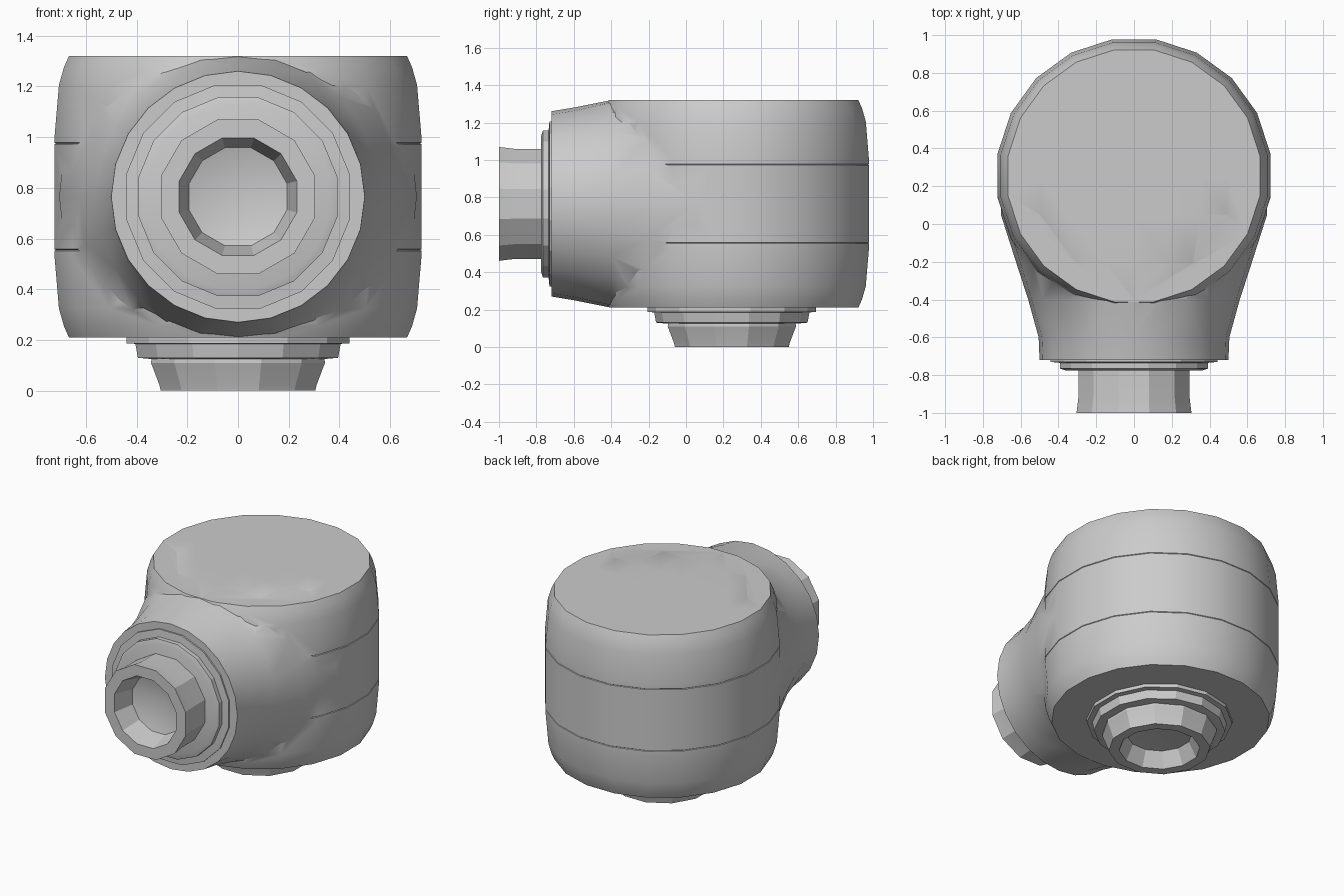
import bpy, bmesh
from math import sin, cos, pi, radians
from mathutils import Matrix, Vector

if "Cube" in bpy.data.objects:
    bpy.data.objects.remove(bpy.data.objects["Cube"], do_unlink=True)

grey = bpy.data.materials.new("plain grey")
grey.use_nodes = True
colour = (0.6, 0.6, 0.6, 1)
grey.diffuse_color = colour
grey.node_tree.nodes["Principled BSDF"].inputs["Base Color"].default_value = colour

MID_Z, HALF, DRUM_Y = 0.765, 0.555, 0.255


def skin(name, rings, matrix=Matrix()):
    """Bridge a row of point rings into a closed solid."""
    bm = bmesh.new()
    loops = [[bm.verts.new(p) for p in ring] for ring in rings]
    n = len(loops[0])
    for a, b in zip(loops, loops[1:]):
        for i in range(n):
            j = (i + 1) % n
            bm.faces.new((a[i], a[j], b[j], b[i]))
    bm.faces.new(loops[0])
    bm.faces.new(loops[-1])
    bmesh.ops.remove_doubles(bm, verts=bm.verts, dist=0.0005)
    bmesh.ops.recalc_face_normals(bm, faces=bm.faces)
    bm.transform(matrix)
    mesh = bpy.data.meshes.new(name)
    bm.to_mesh(mesh)
    bm.free()
    mesh.materials.append(grey)
    obj = bpy.data.objects.new(name, mesh)
    bpy.context.collection.objects.link(obj)
    return obj


def lathe(name, profile, sides, matrix):
    """Spin a (radius, height) profile about the local z axis."""
    turn = [2 * pi * (i + 0.5) / sides for i in range(sides)]
    rings = [[(r * cos(t), r * sin(t), h) for t in turn] for r, h in profile]
    return skin(name, rings, matrix)


def smooth(obj, angle):
    bpy.ops.object.select_all(action="DESELECT")
    obj.select_set(True)
    bpy.context.view_layer.objects.active = obj
    bpy.ops.object.shade_smooth_by_angle(angle=radians(angle))


# Rounded drum with two shallow panel seams
half = [(0.675, HALF), (0.695, 0.51), (0.715, 0.44), (0.732, 0.24),
        (0.732, 0.213), (0.728, 0.21), (0.732, 0.207)]
profile = half + [(r, -h) for r, h in reversed(half)]
drum = lathe("drum_housing", profile, 20,
             Matrix.Translation((0, DRUM_Y, MID_Z)))

# Neck that widens from a round mouth into the drum, trimmed flat above and below
sections = [(-0.72, 0.5, 0.495), (-0.6, 0.505, 0.515), (-0.4, 0.56, 0.56),
            (-0.2, 0.625, 0.72), (0.05, 0.705, 0.85), (0.25, 0.70, 0.85)]
rings = []
for y, w, h in sections:
    ring = []
    for i in range(24):
        t = 2 * pi * i / 24
        z = max(-HALF, min(HALF, h * sin(t)))
        ring.append((w * cos(t), y, MID_Z + z))
    rings.append(ring)
neck = skin("neck_helper", rings)

# Fuse drum and neck into one shell
fuse = drum.modifiers.new("fuse", "BOOLEAN")
fuse.operation = "UNION"
fuse.solver = "EXACT"
fuse.object = neck
bpy.context.view_layer.objects.active = drum
bpy.ops.object.modifier_apply(modifier=fuse.name)
bpy.data.objects.remove(neck, do_unlink=True)
smooth(drum, 28)

# Front flange and open pipe
front = Matrix.Translation((0, 0, MID_Z)) @ Matrix.Rotation(pi / 2, 4, "X")
flange = lathe("front_flange", [(0.45, 0.7), (0.45, 0.73), (0.4, 0.735),
                                (0.4, 0.765), (0.37, 0.775)], 16, front)
pipe = lathe("front_pipe", [(0.3, 0.72), (0.305, 0.79), (0.305, 0.92),
                            (0.315, 1.0), (0.24, 1.0), (0.2, 0.86),
                            (0, 0.8)], 12, front)

# Stepped base collar and hollow foot
below = Matrix.Translation((0, DRUM_Y - 0.01, 0))
collar = lathe("base_collar", [(0.45, 0.23), (0.45, 0.187), (0.415, 0.185),
                               (0.405, 0.13), (0.35, 0.125)], 14, below)
foot = lathe("base_foot", [(0.35, 0.15), (0.355, 0.11), (0.32, 0.02),
                           (0.315, 0), (0.25, 0), (0.2, 0.1),
                           (0, 0.12)], 12, below)
for part in (flange, pipe, collar, foot):
    smooth(part, 20)
